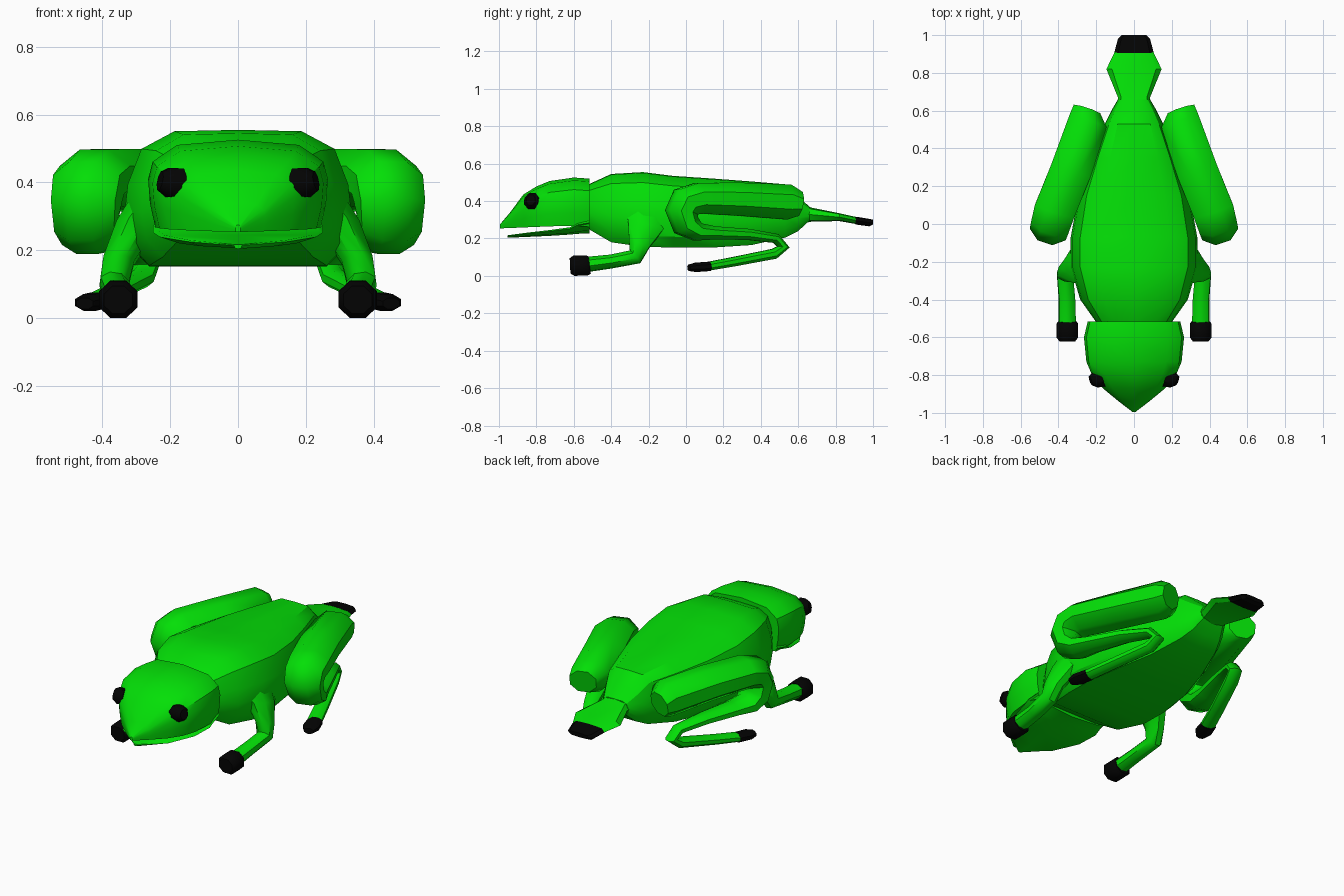
import bpy, bmesh, math
from mathutils import Vector


def material(name, color):
    m = bpy.data.materials.new(name)
    m.diffuse_color = color
    return m


GREEN = material("green_skin", (0.001, 0.74, 0.002, 1))
BLACK = material("black", (0.001, 0.001, 0.001, 1))


def skin(name, rings, mat, mirror=False, angle=32):
    """Bridge equal-sized rings of points and cap both ends."""
    bm = bmesh.new()
    loops = [[bm.verts.new(p) for p in ring] for ring in rings]
    n = len(loops[0])
    for a, b in zip(loops, loops[1:]):
        for i in range(n):
            j = (i + 1) % n
            bm.faces.new((a[i], a[j], b[j], b[i]))
    bm.faces.new(loops[0])
    bm.faces.new(loops[-1])
    bmesh.ops.recalc_face_normals(bm, faces=bm.faces)
    me = bpy.data.meshes.new(name)
    bm.to_mesh(me)
    bm.free()
    me.materials.append(mat)
    ob = bpy.data.objects.new(name, me)
    bpy.context.collection.objects.link(ob)
    bpy.ops.object.select_all(action='DESELECT')
    ob.select_set(True)
    bpy.context.view_layer.objects.active = ob
    bpy.ops.object.shade_smooth_by_angle(angle=math.radians(angle))
    if mirror:
        ob.modifiers.new("mirror", 'MIRROR').use_mirror_merge = False
    return ob


def loft(name, half, stations, mat):
    """Symmetric half profile scaled to (y, half width, bottom, top)."""
    prof = half + [(-x, z) for x, z in half[-2:0:-1]]
    rings = [[(x * w, y, (b + t) / 2 + z * (t - b) / 2) for x, z in prof]
             for y, w, b, t in stations]
    return skin(name, rings, mat)


def limb(name, path, side, mat, n=8):
    """Mirrored tube through (x, y, z, side radius, in-plane radius)."""
    side = Vector(side).normalized()
    pts = [Vector(p[:3]) for p in path]
    rings = []
    for i, p in enumerate(path):
        d1 = (pts[i] - pts[max(i - 1, 0)]).normalized()
        d2 = (pts[min(i + 1, len(pts) - 1)] - pts[i]).normalized()
        up = side.cross(d1 + d2).normalized()
        rings.append([pts[i] + side * p[3] * math.cos(a) + up * p[4] * math.sin(a)
                      for a in (math.tau * (k + 0.5) / n for k in range(n))])
    return skin(name, rings, mat, mirror=True, angle=45)


# Body and tail
BODY = [(0, 1), (0.56, 0.98), (0.85, 0.72), (0.97, 0.2), (1, -0.25), (0.95, -0.7), (0.78, -1), (0, -1)]
loft("body", BODY, [
    (-0.52, 0.20, 0.25, 0.49), (-0.40, 0.285, 0.18, 0.545),
    (-0.23, 0.335, 0.155, 0.555), (-0.07, 0.335, 0.152, 0.535), (0.15, 0.295, 0.152, 0.52),
    (0.35, 0.225, 0.165, 0.505), (0.53, 0.155, 0.205, 0.49), (0.60, 0.12, 0.24, 0.425),
    (0.66, 0.085, 0.295, 0.37)], GREEN)
TAIL = [(0, 1), (0.8, 0.8), (1, 0), (0.8, -0.8), (0, -1)]
loft("tail", TAIL, [(0.62, 0.09, 0.28, 0.385), (0.67, 0.085, 0.29, 0.365),
                    (0.82, 0.146, 0.293, 0.335), (0.91, 0.103, 0.277, 0.315)], GREEN)
loft("tail_tip", TAIL, [(0.905, 0.105, 0.275, 0.317), (0.98, 0.085, 0.265, 0.305),
                        (1.0, 0.065, 0.275, 0.30)], BLACK)

# Head with open mouth: upper head and thin lower jaw
HEAD = [(0, 1), (0.68, 0.88), (0.95, 0.5), (1, 0.1), (0.98, -0.45), (0.92, -1), (0, -1)]
loft("head", HEAD, [
    (-0.515, 0.245, 0.262, 0.52), (-0.60, 0.265, 0.268, 0.526),
    (-0.73, 0.252, 0.265, 0.507), (-0.80, 0.222, 0.262, 0.478), (-0.87, 0.165, 0.259, 0.435),
    (-0.94, 0.08, 0.256, 0.34), (-0.995, 0.008, 0.254, 0.275)], GREEN)
JAW = [(0, 1), (0.95, 1), (1, 0.6), (0.75, -0.6), (0, -1)]
loft("lower_jaw", JAW, [
    (-0.515, 0.24, 0.228, 0.30), (-0.58, 0.25, 0.225, 0.285), (-0.62, 0.25, 0.221, 0.26),
    (-0.73, 0.23, 0.214, 0.245), (-0.86, 0.15, 0.208, 0.23),
    (-0.955, 0.012, 0.204, 0.217)], GREEN)

# Eyes
limb("eyes", [(0.165, -0.82, 0.40, 0.045, 0.045), (0.205, -0.825, 0.40, 0.046, 0.046),
              (0.23, -0.83, 0.405, 0.026, 0.03)], (0.35, 1, 0), BLACK)

# Front legs and hands
limb("front_legs", [
    (0.22, -0.20, 0.36, 0.09, 0.15), (0.30, -0.215, 0.27, 0.065, 0.105),
    (0.352, -0.25, 0.17, 0.05, 0.062), (0.365, -0.272, 0.102, 0.046, 0.046),
    (0.355, -0.40, 0.077, 0.046, 0.038), (0.353, -0.54, 0.06, 0.048, 0.042)],
    (1, 0, 0.15), GREEN)
limb("hands", [(0.353, -0.515, 0.058, 0.05, 0.05), (0.353, -0.53, 0.056, 0.062, 0.059),
               (0.353, -0.60, 0.055, 0.062, 0.059), (0.353, -0.62, 0.054, 0.046, 0.044)],
     (1, 0, 0), BLACK)

# Folded hind legs: thigh, knee, shin and foot
SIDE = (0.95, 0.31, 0)
limb("hind_legs", [
    (0.25, 0.605, 0.385, 0.08, 0.07), (0.245, 0.54, 0.395, 0.112, 0.102),
    (0.335, 0.28, 0.41, 0.118, 0.096), (0.42, 0.07, 0.415, 0.118, 0.09),
    (0.44, 0.0, 0.395, 0.112, 0.092), (0.447, -0.025, 0.345, 0.108, 0.085),
    (0.447, 0.0, 0.272, 0.1, 0.075), (0.44, 0.06, 0.235, 0.088, 0.052),
    (0.41, 0.15, 0.23, 0.072, 0.038), (0.345, 0.33, 0.222, 0.055, 0.032),
    (0.285, 0.48, 0.20, 0.04, 0.028), (0.27, 0.52, 0.155, 0.038, 0.034),
    (0.285, 0.47, 0.118, 0.04, 0.03), (0.37, 0.25, 0.075, 0.04, 0.027),
    (0.42, 0.11, 0.05, 0.042, 0.025)], SIDE, GREEN)
limb("hind_feet", [
    (0.417, 0.125, 0.051, 0.044, 0.027), (0.438, 0.055, 0.046, 0.048, 0.027),
    (0.452, 0.015, 0.043, 0.028, 0.018)], SIDE, BLACK)
